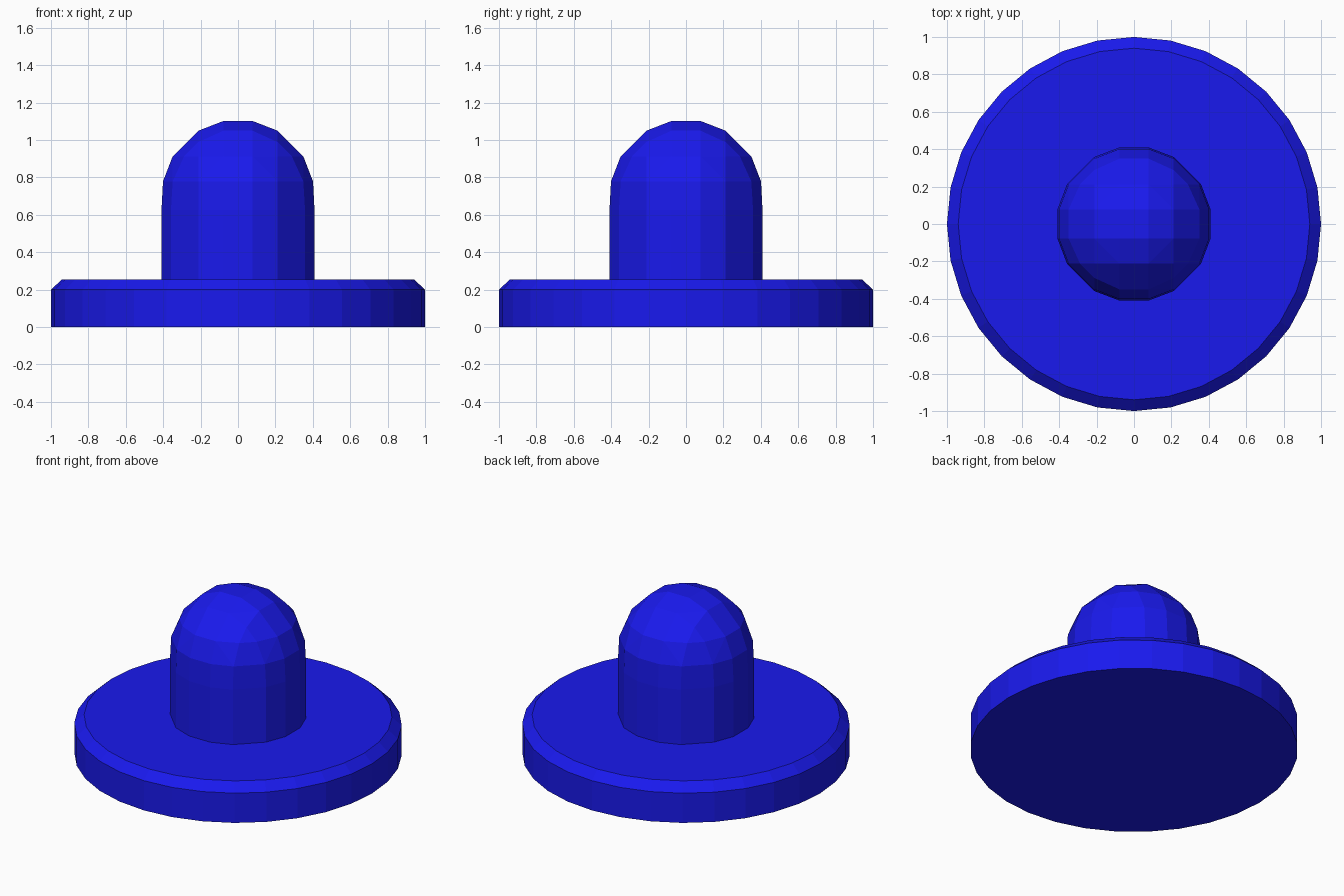
import bpy, bmesh
from math import sqrt, sin, cos, tau
from itertools import product

if "Cube" in bpy.data.objects:
    bpy.data.objects.remove(bpy.data.objects["Cube"])

blue = bpy.data.materials.new("blue")
blue.diffuse_color = (0.01, 0.01, 0.85, 1)
blue.use_nodes = True
blue.node_tree.nodes["Principled BSDF"].inputs["Base Color"].default_value = blue.diffuse_color


def finish(bm, name):
    bmesh.ops.recalc_face_normals(bm, faces=bm.faces)
    mesh = bpy.data.meshes.new(name)
    bm.to_mesh(mesh)
    bm.free()
    mesh.materials.append(blue)
    obj = bpy.data.objects.new(name, mesh)
    bpy.context.collection.objects.link(obj)
    return obj


# Base disc: 32 sides with a chamfered top rim
bm = bmesh.new()
rings = [[bm.verts.new((r * cos(tau * i / 32), r * sin(tau * i / 32), z))
          for i in range(32)]
         for r, z in [(1, 0), (1, 0.2), (0.94, 0.255)]]
for low, high in zip(rings, rings[1:]):
    for i in range(32):
        j = (i + 1) % 32
        bm.faces.new((low[i], low[j], high[j], high[i]))
bm.faces.new(rings[0])
bm.faces.new(rings[-1])
finish(bm, "base_disc")

# Knob: half of a cube-style faceted ball on a 16-sided stem
R, CENTRE = 0.416, 0.70
steps = (-0.212, -0.078, 0.078, 0.212)
points = set()
for a, b in product(steps, steps):
    c = sqrt(R * R - a * a - b * b)
    points.add((a, b, CENTRE + c))
    if b > 0:
        for s in (-1, 1):
            points.add((a, s * c, CENTRE + b))
            points.add((s * c, a, CENTRE + b))
for a, s, z in product(steps, (-1, 1), (0.25, 0.625)):
    c = s * sqrt(0.4165 ** 2 - a * a)
    points.add((a, c, z))
    points.add((c, a, z))

bm = bmesh.new()
for p in sorted(points):
    bm.verts.new(p)
bmesh.ops.convex_hull(bm, input=bm.verts)
bmesh.ops.dissolve_limit(bm, angle_limit=0.02, verts=bm.verts, edges=bm.edges)
finish(bm, "knob")
